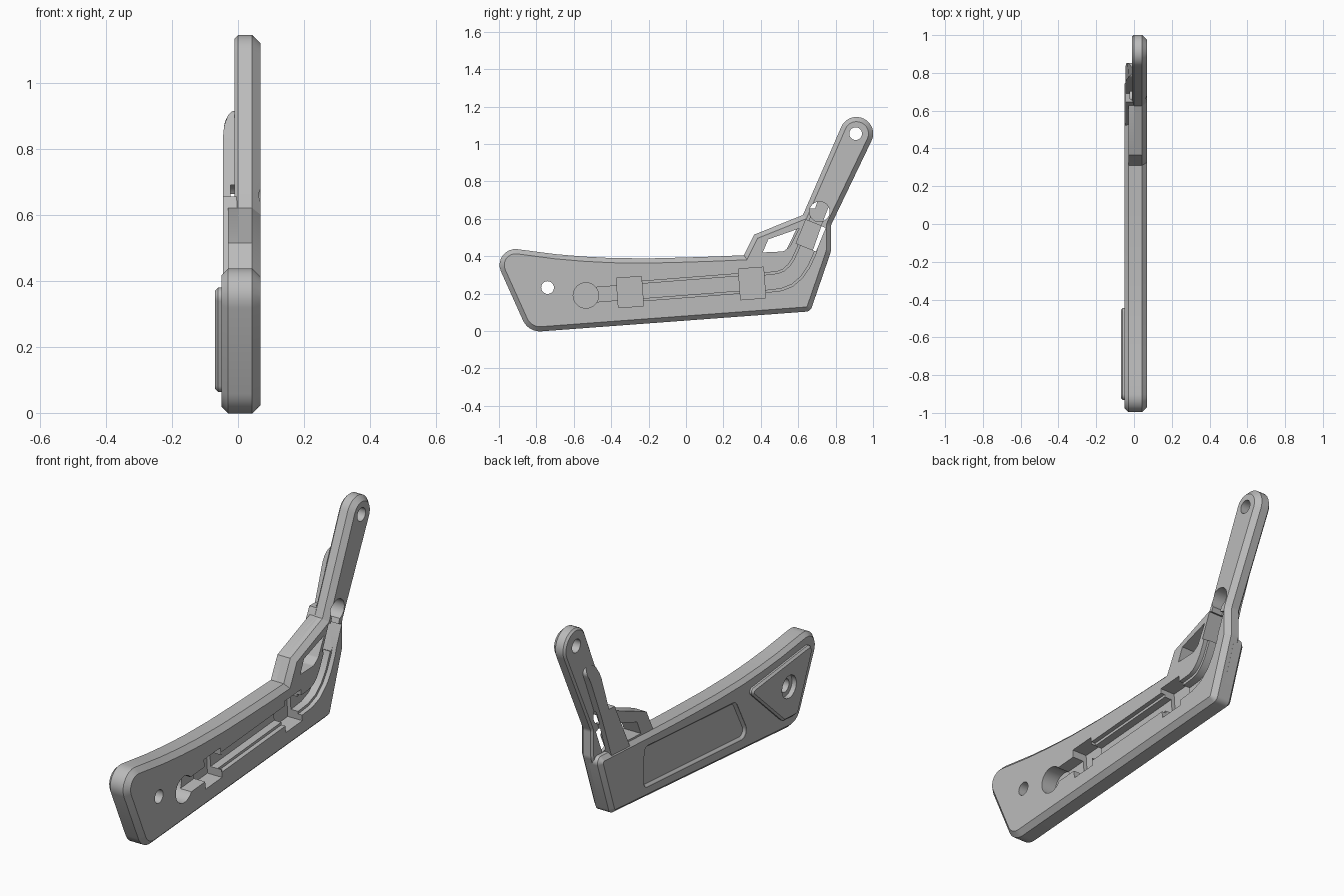
import bpy, bmesh, math
from mathutils import Vector

cube = bpy.data.objects.get("Cube")
if cube:
    bpy.data.objects.remove(cube, do_unlink=True)

grey = bpy.data.materials.new("matte grey")
grey.use_nodes = True
grey.diffuse_color = (0.5, 0.5, 0.5, 1)
grey.node_tree.nodes["Principled BSDF"].inputs["Base Color"].default_value = (0.5, 0.5, 0.5, 1)


def rounded(corners, segs=8):
    """Outline in (y, z) from corners (y, z, radius), counter-clockwise."""
    out = []
    for i, (y, z, r) in enumerate(corners):
        p = Vector((y, z))
        a = (Vector(corners[i - 1][:2]) - p).normalized()
        b = (Vector(corners[(i + 1) % len(corners)][:2]) - p).normalized()
        if r == 0:
            out.append(p)
            continue
        half = a.angle(b) / 2
        centre = p + (a + b).normalized() * r / math.sin(half)
        start = p + a * r / math.tan(half) - centre
        end = p + b * r / math.tan(half) - centre
        sweep = math.pi - 2 * half
        for k in range(segs + 1):
            t = k / segs
            s = (start * math.sin((1 - t) * sweep) + end * math.sin(t * sweep)) / math.sin(sweep)
            out.append(centre + s)
    return out


def inset(points, c):
    res = []
    for i, p in enumerate(points):
        d1 = (p - points[i - 1]).normalized()
        d2 = (points[(i + 1) % len(points)] - p).normalized()
        n1, n2 = Vector((-d1.y, d1.x)), Vector((-d2.y, d2.x))
        res.append(p + (n1 + n2) * c / (1 + n1.dot(n2)))
    return res


def slab(name, points, x0, x1, c0=0, c1=0):
    """Outline extruded along x, with a chamfer at either end."""
    levels = [(x0, c0)] + ([(x0 + c0, 0)] if c0 else [])
    levels += ([(x1 - c1, 0)] if c1 else []) + [(x1, c1)]
    bm = bmesh.new()
    rings = [[bm.verts.new((x, p.x, p.y)) for p in inset(points, c)] for x, c in levels]
    n = len(points)
    for lo, hi in zip(rings, rings[1:]):
        for i in range(n):
            j = (i + 1) % n
            bm.faces.new((lo[i], lo[j], hi[j], hi[i]))
    bm.faces.new(rings[0][::-1])
    bm.faces.new(rings[-1])
    mesh = bpy.data.meshes.new(name)
    bm.to_mesh(mesh)
    bm.free()
    mesh.materials.append(grey)
    obj = bpy.data.objects.new(name, mesh)
    bpy.context.collection.objects.link(obj)
    return obj


def disc(y, z, r, n=32):
    return [Vector((y + r * math.cos(k * math.tau / n), z + r * math.sin(k * math.tau / n)))
            for k in range(n)]


def ribbon(path, width):
    pts = [Vector(p) for p in path]
    left, right = [], []
    for i, p in enumerate(pts):
        d = (pts[min(i + 1, len(pts) - 1)] - pts[max(i - 1, 0)]).normalized()
        n = Vector((-d.y, d.x)) * width / 2
        left.append(p + n)
        right.append(p - n)
    return right + left[::-1]


def extent(mesh):
    size = [max(v.co[k] for v in mesh.vertices) - min(v.co[k] for v in mesh.vertices)
            for k in range(3)] if mesh.vertices else [0, 0, 0]
    return Vector(size)


def cut(target, cutters):
    """Subtract cutters in turn, trying another solver if one loses the part."""
    for c in cutters:
        for solver in ('MANIFOLD', 'EXACT', 'FLOAT'):
            m = target.modifiers.new("cut", 'BOOLEAN')
            m.operation, m.solver, m.object = 'DIFFERENCE', solver, c
            dg = bpy.context.evaluated_depsgraph_get()
            mesh = bpy.data.meshes.new_from_object(target.evaluated_get(dg))
            target.modifiers.clear()
            if (extent(mesh) - extent(target.data)).length < .001:
                target.data = mesh
                break


# Outlines
lower = [(-1.052, .457, .085), (-.843, -.007, .1), (.665, .105, .035)]
body_top = [(.31, .405, 0), (.15, .398, 0), (0, .393, 0), (-.2, .388, 0), (-.4, .39, 0),
            (-.55, .398, 0), (-.7, .411, 0), (-.8, .424, 0)]
arm = [(.775, .425, .06), (.775, .565, .04), (1.03, 1.096, .088), (.867, 1.176, .088),
       (.625, .62, 0), (.364, .515, 0)]

# Solid parts
frame = slab("frame_and_arm", rounded(lower + arm + body_top), -.01, .068, .01, .025)
body = slab("body_back", rounded(lower + [(.777, .43, .03)] + body_top), -.05, .02, .02)
bracket = slab("bracket_back", rounded(
    [(.28, .37, 0), (.62, .37, 0), (.70, .62, 0), (.625, .62, 0), (.364, .515, 0), (.31, .405, 0)]),
    -.03, .02)
rib = slab("arm_rib", rounded(
    [(.51, .38, 0), (.66, .38, 0), (.745, .62, 0), (.834, .84, 0), (.847, .87, 0),
     (.866, .915, .025), (.781, .915, .025), (.764, .87, 0), (.752, .84, 0),
     (.69, .655, 0), (.645, .655, 0)]), -.045, .0)
for v in rib.data.vertices:
    if v.co.x < -.04 and v.co.z > .84:
        t = min(1, (v.co.z - .84) / .075)
        v.co.x += .036 * (1 - math.sqrt(1 - t * t))
plate = slab("pivot_plate", rounded(
    [(-.95, .385, .03), (-.815, .062, .03), (-.70, .068, .04), (-.42, .325, .02)]),
    -.07, -.045, .01)

# Cable channel: shallow lip, deep run, clip pockets and round ends
run = [(-.535, .19), (-.23, .214), (.283, .254), (.43, .259), (.50, .267), (.545, .285),
       (.585, .32), (.615, .365), (.645, .43), (.668, .51)]
neck = [(.64, .45), (.714, .638)]
box_1 = [(-.367, .203), (-.233, .213)]
box_2 = [(.286, .249), (.42, .259)]
box_3 = [(.642, .447), (.694, .573)]
channel = [slab("channel_cutter", pts, floor, .1) for pts, floor in (
    (ribbon(run[1:], .105), .045), (ribbon(run, .078), .005), (ribbon(neck, .068), .006),
    (ribbon(box_1, .158), -.015), (ribbon(box_2, .165), -.015), (ribbon(box_3, .115), -.018),
    (disc(-.535, .19, .068), -.016), (disc(.714, .638, .054), -.022))]

# Bores, bracket window and back panel recess
pivot = slab("pivot_cutter", disc(-.74, .232, .034), -.2, .2)
bore = slab("counterbore_cutter", disc(-.74, .232, .058), -.2, -.045)
tip = slab("tip_cutter", disc(.907, 1.055, .034), -.2, .2)
window = slab("window_cutter", rounded(
    [(.41, .42, 0), (.52, .425, .03), (.555, .45, .02), (.605, .548, 0), (.44, .49, 0)]), -.2, .2)
panel = slab("panel_cutter", rounded(
    [(-.45, .085, .04), (.415, .142, .03), (.41, .355, .03), (-.335, .305, .04)]),
    -.1, -.036, 0, .012)

cut(frame, channel + [pivot, tip, window])
cut(body, channel + [pivot, bore, panel])
cut(bracket, channel + [window])
cut(rib, channel)
cut(plate, [pivot, bore])

for c in channel + [pivot, bore, tip, window, panel]:
    bpy.data.objects.remove(c, do_unlink=True)

# Smooth the rounded corners, keep the edges crisp
for obj in (frame, body, bracket, rib, plate):
    obj.data.shade_smooth()
    obj.data.set_sharp_from_angle(angle=math.radians(30))
